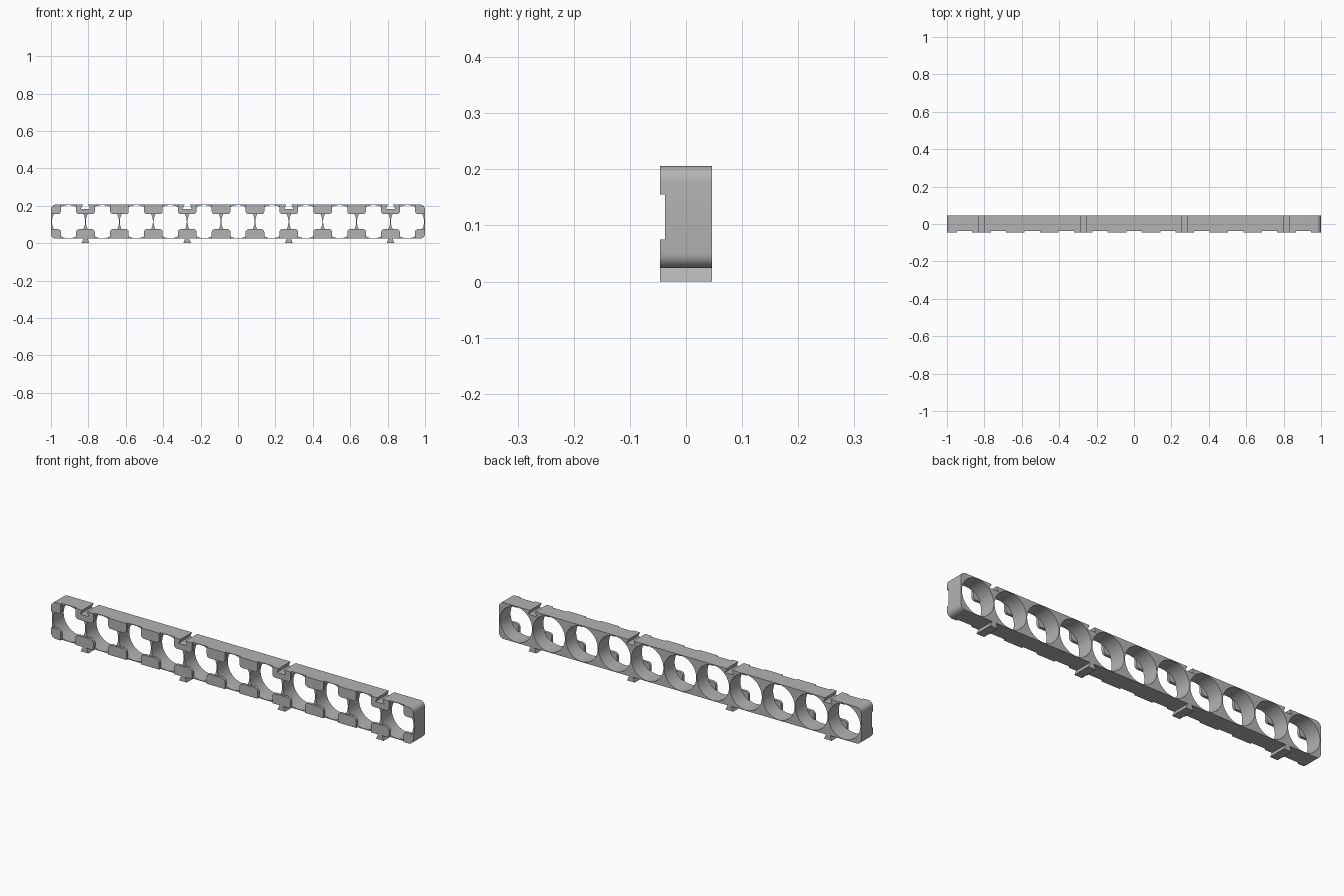
import bpy
import math
from mathutils import Vector

if "Cube" in bpy.data.objects:
    bpy.data.objects.remove(bpy.data.objects["Cube"])

PITCH, RADIUS = 0.1812, 0.0885
BOTTOM, TOP = 0.024, 0.206
MIDDLE = (BOTTOM + TOP) / 2
FRONT, BACK = -0.046, 0.046
STEP = 0.009           # how far the retaining pads stand proud
PAD_HALF, PAD_HEIGHT = 0.05, 0.051

grey = bpy.data.materials.new("plain grey")
grey.use_nodes = True
colour = (0.45, 0.45, 0.45, 1)
grey.diffuse_color = colour
grey.node_tree.nodes["Principled BSDF"].inputs["Base Color"].default_value = colour


def rounded(corners, steps=6):
    """Outline from (x, z, radius) corners; right angles may be rounded."""
    points = []
    for i, (x, z, r) in enumerate(corners):
        p = Vector((x, z))
        if r == 0:
            points.append(p)
            continue
        before = (Vector(corners[i - 1][:2]) - p).normalized()
        after = (Vector(corners[(i + 1) % len(corners)][:2]) - p).normalized()
        centre = p + r * (before + after)
        for s in range(steps + 1):
            a = math.pi / 2 * s / steps
            points.append(centre - r * (after * math.cos(a) + before * math.sin(a)))
    return points


def circle(x, z, r, n=64):
    return [Vector((x + r * math.cos(math.tau * i / n),
                    z + r * math.sin(math.tau * i / n))) for i in range(n)]


def extrude_outlines(name, outlines, y0, y1):
    """Fill outlines in the x-z plane (inner ones are holes), extrude along y."""
    curve = bpy.data.curves.new(name, "CURVE")
    curve.dimensions = "2D"
    curve.fill_mode = "BOTH"
    curve.extrude = (y1 - y0) / 2
    for points in outlines:
        spline = curve.splines.new("POLY")
        spline.points.add(len(points) - 1)
        for sp, p in zip(spline.points, points):
            sp.co = (p.x, p.y, 0, 1)
        spline.use_cyclic_u = True
    curve.materials.append(grey)
    obj = bpy.data.objects.new(name, curve)
    bpy.context.collection.objects.link(obj)
    obj.location.y = (y0 + y1) / 2
    obj.rotation_euler.x = math.pi / 2
    bpy.ops.object.select_all(action="DESELECT")
    obj.select_set(True)
    bpy.context.view_layer.objects.active = obj
    bpy.ops.object.convert(target="MESH")
    obj = bpy.context.object
    bpy.ops.object.mode_set(mode="EDIT")
    bpy.ops.mesh.select_all(action="SELECT")
    bpy.ops.mesh.remove_doubles(threshold=0.00002)
    bpy.ops.mesh.normals_make_consistent(inside=False)
    bpy.ops.object.mode_set(mode="OBJECT")
    bpy.ops.object.shade_smooth_by_angle(angle=math.radians(30))
    return obj


def tail(x):
    """Dovetail rail under the frame, left to right."""
    return [(x - 0.011, BOTTOM, 0), (x - 0.021, 0, 0),
            (x + 0.021, 0, 0), (x + 0.011, BOTTOM, 0)]


def slot(x):
    """Dovetail groove in the top, right to left."""
    floor = TOP - 0.022
    return [(x + 0.014, TOP, 0), (x + 0.024, floor, 0),
            (x - 0.024, floor, 0), (x - 0.014, TOP, 0)]


# Webs between cells, every third of which carries a dovetail joint
webs = [((k + 0.5) * PITCH, k % 3 == 1) for k in range(-6, 6)]
joints = [x for x, joint in webs if joint]

# Frame with eleven round cells
END = 0.026
outline = [(-1, BOTTOM, END)]
for x in joints:
    outline += tail(x)
outline += [(1, BOTTOM, END), (1, TOP, END)]
for x in reversed(joints):
    outline += slot(x)
outline.append((-1, TOP, END))
cells = [circle(k * PITCH, MIDDLE, RADIUS) for k in range(-5, 6)]
extrude_outlines("cell_frame", [rounded(outline)] + cells, FRONT + STEP, BACK)

# Retaining pads at the corners of each cell
pads = []
for x, joint in webs:
    left, right = max(-1, x - PAD_HALF), min(1, x + PAD_HALF)
    outer_l = END if left == -1 else 0
    outer_r = END if right == 1 else 0
    inner_l = 0 if outer_l else 0.016
    inner_r = 0 if outer_r else 0.016
    low, high = BOTTOM + PAD_HEIGHT, TOP - PAD_HEIGHT
    pads.append(rounded([(left, BOTTOM, outer_l)] + (tail(x) if joint else [])
                        + [(right, BOTTOM, outer_r), (right, low, inner_r),
                           (left, low, inner_l)]))
    pads.append(rounded([(left, high, inner_l), (right, high, inner_r),
                         (right, TOP, outer_r)] + (slot(x) if joint else [])
                        + [(left, TOP, outer_l)]))
extrude_outlines("retaining_pads", pads, FRONT, FRONT + STEP + 0.005)
